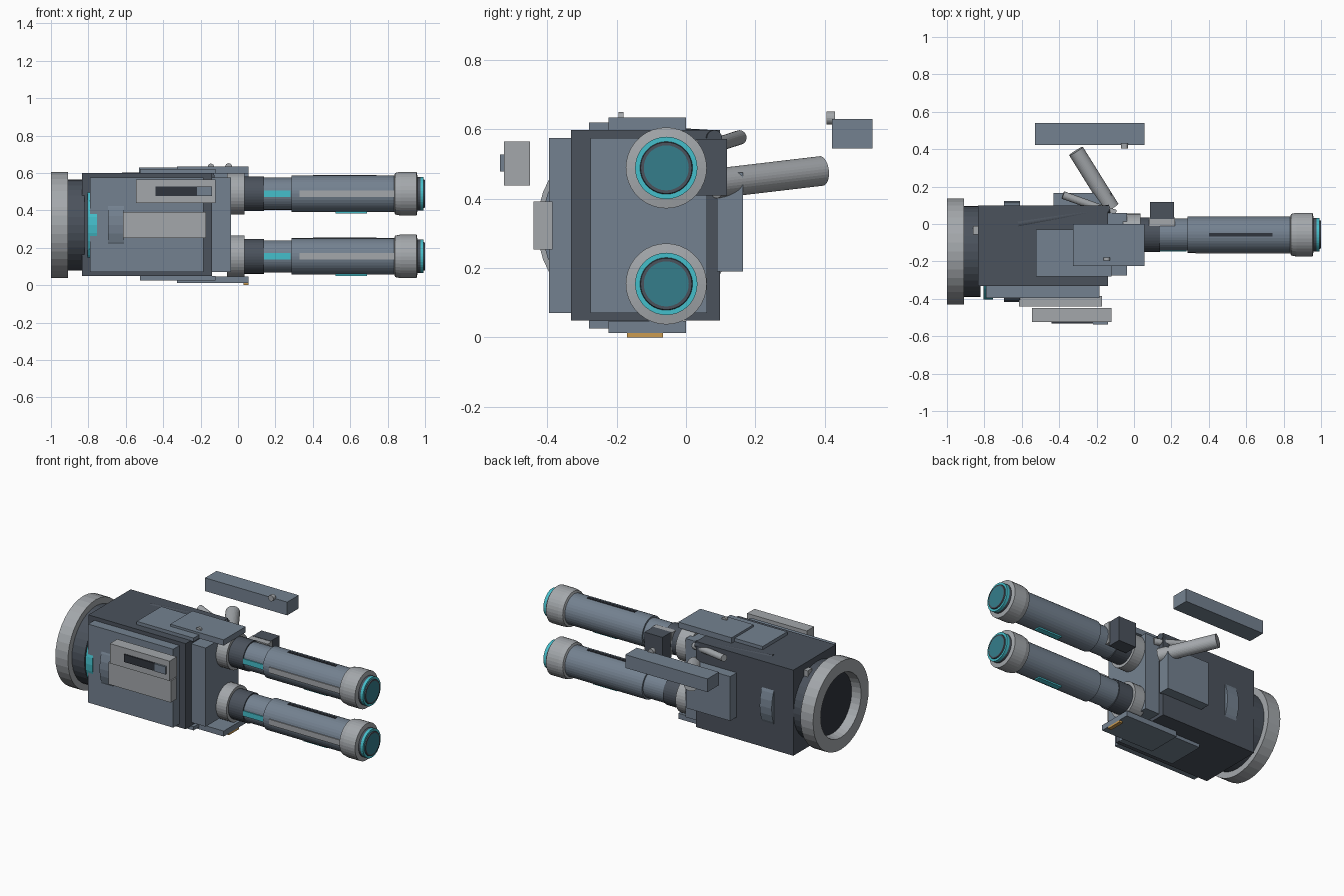
import bpy, bmesh, math
from mathutils import Vector

if "Cube" in bpy.data.objects:
    bpy.data.objects.remove(bpy.data.objects["Cube"])


def mat(name, rgb):
    m = bpy.data.materials.new(name)
    m.diffuse_color = (*rgb, 1)
    m.use_nodes = True
    m.node_tree.nodes["Principled BSDF"].inputs["Base Color"].default_value = m.diffuse_color
    return m


DARK = mat("dark slate", (0.07, 0.085, 0.108))
BLUE = mat("blue grey", (0.175, 0.222, 0.28))
LIGHT = mat("light grey", (0.37, 0.39, 0.41))
CYAN = mat("bright cyan", (0.06, 0.52, 0.60))
TEAL = mat("deep teal", (0.035, 0.205, 0.26))
ORANGE = mat("amber", (0.60, 0.33, 0.08))
COAL = mat("charcoal", (0.03, 0.035, 0.047))


def finish(name, bm, m):
    bmesh.ops.recalc_face_normals(bm, faces=bm.faces)
    me = bpy.data.meshes.new(name)
    bm.to_mesh(me)
    bm.free()
    for k in (m if isinstance(m, list) else [m]):
        me.materials.append(k)
    ob = bpy.data.objects.new(name, me)
    bpy.context.collection.objects.link(ob)
    return ob


def box(name, x, y, z, m):
    """Box given by its x, y and z ranges."""
    bm = bmesh.new()
    bmesh.ops.create_cube(bm, size=1)
    for v in bm.verts:
        v.co = [r[0] if c < 0 else r[1] for c, r in zip(v.co, (x, y, z))]
    return finish(name, bm, m)


def rod(name, a, b, r, m, n=32):
    """Cylinder between two points."""
    a, b = Vector(a), Vector(b)
    bm = bmesh.new()
    bmesh.ops.create_cone(bm, cap_ends=True, segments=n, radius1=r, radius2=r, depth=(b - a).length)
    q = Vector((0, 0, 1)).rotation_difference(b - a).to_matrix().to_4x4()
    q.translation = (a + b) / 2
    bm.transform(q)
    return finish(name, bm, m)


def lathe(name, profile, y, z, mats, n=36):
    """Turn (x, radius, material) points about an x axis; material colours the band that follows."""
    bm = bmesh.new()
    rings = []
    for x, r, _ in profile:
        if r == 0:
            rings.append([bm.verts.new((x, y, z))] * n)
        else:
            rings.append([bm.verts.new((x, y + r * math.cos(2 * math.pi * i / n),
                                        z + r * math.sin(2 * math.pi * i / n))) for i in range(n)])
    for k in range(len(rings) - 1):
        p, q = rings[k], rings[k + 1]
        for i in range(n):
            j = (i + 1) % n
            vs = list(dict.fromkeys((p[i], p[j], q[j], q[i])))
            bm.faces.new(vs).material_index = profile[k][2]
    return finish(name, bm, mats)


CY, CZ = -0.147, 0.322

# Rear mounting ring with recessed socket, neck and hubs
lathe("rear_ring", [(-0.94, 0, 1), (-0.94, 0.195, 0), (-1.0, 0.205, 0), (-1.0, 0.283, 0),
                    (-0.91, 0.283, 0), (-0.91, 0, 0)], CY, CZ, [LIGHT, COAL])
rod("rear_neck", (-0.92, CY, CZ), (-0.82, CY, CZ), 0.243, DARK, 36)
rod("glow_disc", (-0.805, CY - 0.006, CZ), (-0.755, CY - 0.006, CZ), 0.25, CYAN, 36)
rod("inner_drum", (-0.695, CY, CZ), (-0.61, CY, CZ), 0.269, BLUE, 36)
box("neck_latch", (-0.86, -0.82), (-0.055, -0.01), (0.49, 0.56), LIGHT)

# Main housing
box("housing", (-0.833, -0.14), (-0.332, 0.098), (0.048, 0.599), DARK)
box("front_block", (-0.15, -0.038), (-0.275, 0.06), (0.07, 0.576), BLUE)
box("side_armour", (-0.79, -0.185), (-0.395, -0.32), (0.07, 0.575), BLUE)
box("back_box", (-0.43, -0.12), (0.09, 0.165), (0.19, 0.475), BLUE)

# Stepped plates, mirrored from top to bottom
for side, s in (("top", 1), ("bottom", -1)):
    for label, x, y, h in (("wide", (-0.525, -0.12), (-0.28, -0.03), 0.297),
                           ("narrow", (-0.325, 0.055), (-0.224, 0.0), 0.311)):
        z = sorted((0.323 + s * 0.26, 0.323 + s * h))
        if s > 0 or label == "wide":
            z = sorted((0.323 + s * 0.274, 0.323 + s * h))
        else:
            z = [0.012, 0.047]
        box(f"{side}_{label}_plate", (x[0], x[1]), y, z, BLUE)
box("amber_marker", (0.03, 0.055), (-0.17, -0.067), (0.0, 0.013), ORANGE)
rod("plate_knob", (-0.145, -0.195, 0.633), (-0.145, -0.18, 0.633), 0.017, LIGHT, 16)

# Front side panels
box("side_panel", (-0.615, -0.17), (-0.441, -0.385), (0.253, 0.392), LIGHT)
box("sensor_case", (-0.545, -0.12), (-0.525, -0.45), (0.438, 0.565), LIGHT)
box("sensor_slot", (-0.44, -0.22), (-0.533, -0.52), (0.478, 0.527), COAL)
box("sensor_tab", (-0.22, -0.14), (-0.537, -0.52), (0.478, 0.527), BLUE)

# Twin barrels
BY = -0.057
for label, z in (("upper", 0.489), ("lower", 0.154)):
    lathe(label + "_barrel", [
        (-0.06, 0, 2), (-0.06, 0.112, 2), (0.036, 0.112, 2), (0.036, 0.093, 0), (0.14, 0.093, 0),
        (0.14, 0.086, 1), (0.285, 0.086, 1), (0.285, 0.097, 1), (0.835, 0.097, 2),
        (0.84, 0.111, 2), (0.87, 0.117, 2), (0.955, 0.117, 2), (0.96, 0.09, 0),
        (0.975, 0.09, 3), (0.993, 0.09, 3), (0.993, 0.076, 0), (1.0, 0.074, 0),
        (1.0, 0.065, 4), (1.0, 0, 4)], BY, z, [DARK, BLUE, LIGHT, CYAN, TEAL])
    box(label + "_side_glow", (0.14, 0.282), (BY - 0.09, BY - 0.07), (z - 0.017, z + 0.017), CYAN)
    box(label + "_side_rail", (0.33, 0.837), (BY - 0.101, BY - 0.08), (z - 0.018, z + 0.018), LIGHT)
    box(label + "_top_slot", (0.40, 0.74), (BY - 0.009, BY + 0.009), (z + 0.08, z + 0.1), COAL)
    box(label + "_under_glow", (0.52, 0.69), (BY - 0.018, BY + 0.018), (z - 0.105, z - 0.08), CYAN)

# Barrel accessory block
box("clamp", (0.08, 0.22), (-0.012, 0.035), (0.43, 0.57), LIGHT)
box("clamp_block", (0.085, 0.213), (0.028, 0.118), (0.41, 0.572), DARK)

# Struts and the detached rear bar
rod("large_strut", (-0.12, 0.085, 0.444), (-0.31, 0.39, 0.48), 0.043, LIGHT)
rod("small_strut", (-0.10, 0.055, 0.545), (-0.38, 0.155, 0.577), 0.021, LIGHT, 24)
rod("dark_strut", (-0.62, 0.0, 0.581), (-0.13, 0.082, 0.576), 0.022, DARK, 24)
box("rear_bar", (-0.53, 0.055), (0.422, 0.539), (0.545, 0.63), BLUE)
rod("bar_knob", (-0.05, 0.405, 0.633), (-0.05, 0.43, 0.633), 0.019, LIGHT, 16)
